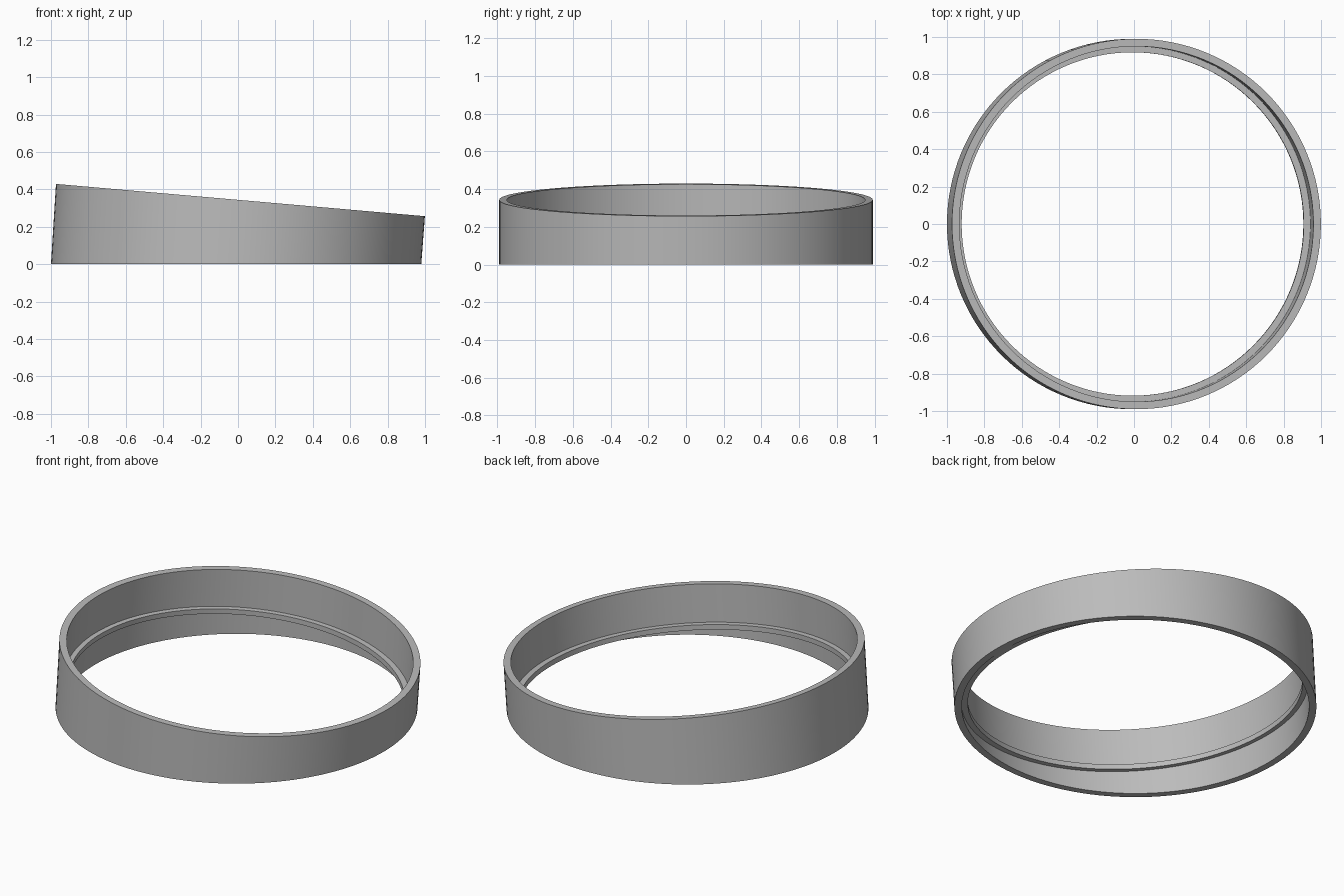
import bpy, bmesh, math
from mathutils import Vector

if "Cube" in bpy.data.objects:
    bpy.data.objects.remove(bpy.data.objects["Cube"])

SEGMENTS = 128
TILT = math.radians(5)

# Cross-section loops: radius, centre x, centre z, tilt
LOOPS = [
    (0.99, -0.01, 0.0, 0.0),        # outer wall, bottom
    (0.99, 0.013, 0.343, TILT),     # outer wall, top
    (0.95, 0.013, 0.343, TILT),     # inner wall, top
    (0.95, -0.003, 0.116, TILT),    # ledge top, outer
    (0.918, -0.007, 0.116, TILT),   # ledge top, inner
    (0.918, -0.009, 0.086, TILT),   # ledge underside, inner
    (0.95, -0.005, 0.086, TILT),    # ledge underside, outer
    (0.95, -0.01, 0.0, 0.0),        # inner wall, bottom
]

grey = bpy.data.materials.new("grey")
grey.diffuse_color = (0.5, 0.5, 0.5, 1)
grey.use_nodes = True
grey.node_tree.nodes["Principled BSDF"].inputs["Base Color"].default_value = grey.diffuse_color


def loop_points(radius, cx, cz, tilt):
    for i in range(SEGMENTS):
        a = 2 * math.pi * i / SEGMENTS
        x = radius * math.cos(a)
        yield Vector((cx + x * math.cos(tilt), radius * math.sin(a),
                      cz - x * math.sin(tilt)))


# Wedge-shaped ring with an inner ledge, bridged loop to loop
bm = bmesh.new()
rings = [[bm.verts.new(p) for p in loop_points(*loop)] for loop in LOOPS]
for k, ring in enumerate(rings):
    following = rings[(k + 1) % len(rings)]
    for i in range(SEGMENTS):
        j = (i + 1) % SEGMENTS
        bm.faces.new((ring[i], ring[j], following[j], following[i]))
bmesh.ops.recalc_face_normals(bm, faces=bm.faces)
mesh = bpy.data.meshes.new("angled_ring")
bm.to_mesh(mesh)
bm.free()
mesh.materials.append(grey)

ring_object = bpy.data.objects.new("angled_ring", mesh)
bpy.context.collection.objects.link(ring_object)
bpy.context.view_layer.objects.active = ring_object
ring_object.select_set(True)
bpy.ops.object.shade_smooth_by_angle(angle=math.radians(30))
